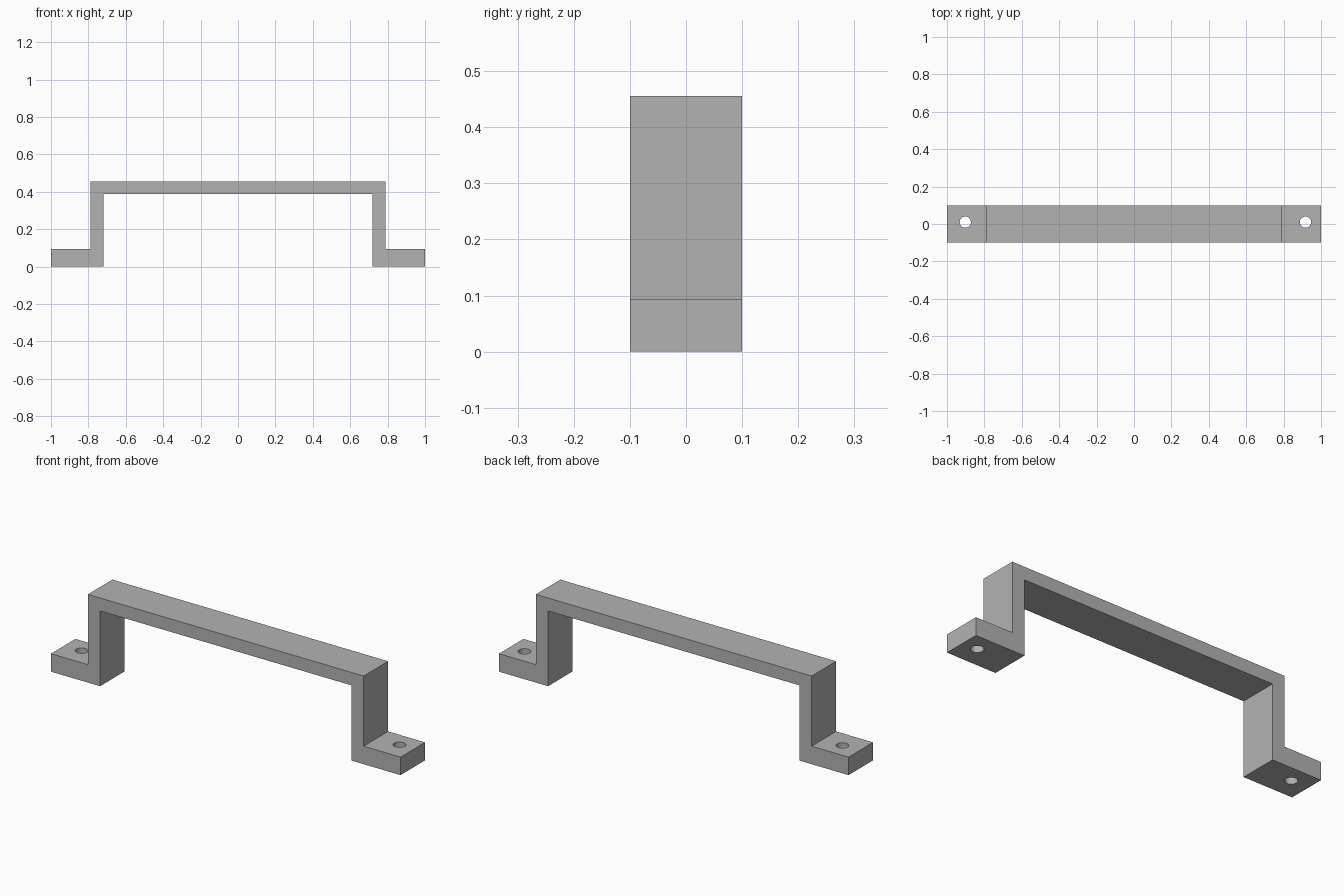
import bpy
import bmesh

cube = bpy.data.objects.get("Cube")
if cube:
    bpy.data.objects.remove(cube, do_unlink=True)

# Plain grey metal
grey = bpy.data.materials.new("plain_grey")
grey.use_nodes = True
colour = (0.45, 0.45, 0.45, 1)
grey.diffuse_color = colour
grey.node_tree.nodes["Principled BSDF"].inputs["Base Color"].default_value = colour

DEPTH = 0.2
TOP, BAR_BOTTOM, FOOT_TOP = 0.456, 0.389, 0.093
OUTER, INNER = 0.789, 0.719

# Bracket side profile: right half, then its mirror image
half = [(INNER, BAR_BOTTOM), (INNER, 0), (1, 0),
        (1, FOOT_TOP), (OUTER, FOOT_TOP), (OUTER, TOP)]
profile = half + [(-x, z) for x, z in reversed(half)]

# Handle body: extrude the profile through the depth
bm = bmesh.new()
face = bm.faces.new([bm.verts.new((x, -DEPTH / 2, z)) for x, z in profile])
extruded = bmesh.ops.extrude_face_region(bm, geom=[face])["geom"]
bmesh.ops.translate(bm, vec=(0, DEPTH, 0),
                    verts=[v for v in extruded if isinstance(v, bmesh.types.BMVert)])
bmesh.ops.recalc_face_normals(bm, faces=bm.faces)
mesh = bpy.data.meshes.new("handle")
bm.to_mesh(mesh)
bm.free()
handle = bpy.data.objects.new("handle", mesh)
bpy.context.collection.objects.link(handle)
mesh.materials.append(grey)


# Screw hole through each foot
def screw_hole(name, x):
    bpy.ops.mesh.primitive_cylinder_add(vertices=32, radius=0.03, depth=0.3,
                                        location=(x, 0.01, FOOT_TOP / 2))
    cutter = bpy.context.object
    cutter.name = name
    cutter.data.materials.append(grey)
    cutter.hide_render = True
    cutter.hide_set(True)
    cut = handle.modifiers.new(name, "BOOLEAN")
    cut.operation = "DIFFERENCE"
    cut.solver = "EXACT"
    cut.object = cutter


screw_hole("right_hole_cutter", -0.902)
screw_hole("left_hole_cutter", 0.917)

# Round hole walls shade smoothly, all corners stay sharp
bpy.ops.object.select_all(action="DESELECT")
handle.select_set(True)
bpy.context.view_layer.objects.active = handle
bpy.ops.object.shade_smooth_by_angle()
